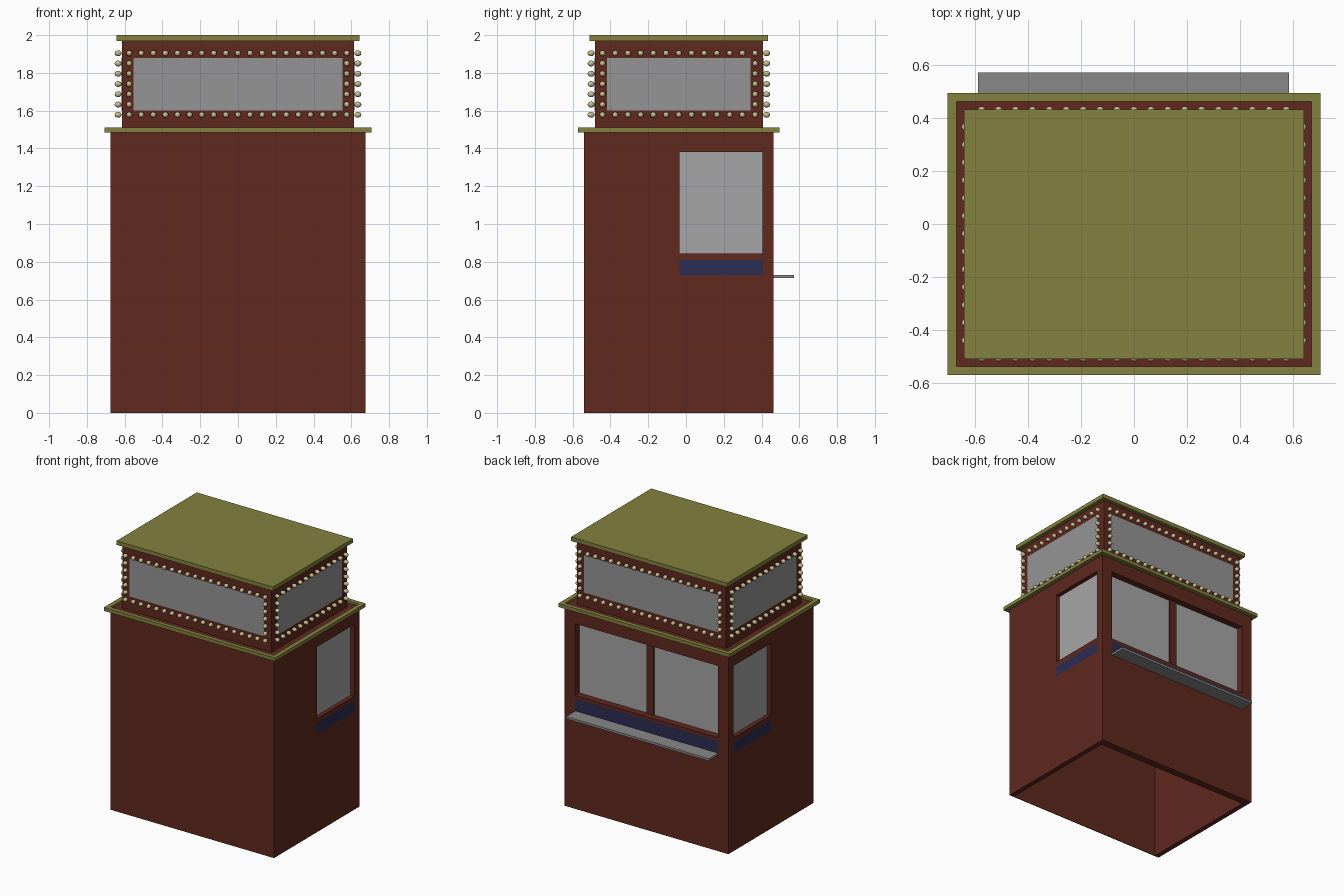
import bpy, bmesh
from mathutils import Matrix, Vector

if "Cube" in bpy.data.objects:
    bpy.data.objects.remove(bpy.data.objects["Cube"])

CY = -0.038  # depth centre of the booth


def material(name, rgb):
    m = bpy.data.materials.new(name)
    m.diffuse_color = (*rgb, 1)
    m.use_nodes = True
    m.node_tree.nodes["Principled BSDF"].inputs["Base Color"].default_value = m.diffuse_color
    return m


RED = material("dark_red_paint", (0.117, 0.022, 0.0135))
OLIVE = material("olive_trim", (0.23, 0.222, 0.05))
BLUE = material("navy_panel", (0.025, 0.025, 0.088))
BULB = material("warm_bulb", (0.58, 0.51, 0.28))
SIGN = material("sign_grey", (0.30, 0.30, 0.305))
GLASS = material("window_grey", (0.38, 0.38, 0.38))
SHELF = material("shelf_grey", (0.25, 0.25, 0.25))


def finish(name, bm, mat):
    me = bpy.data.meshes.new(name)
    bm.to_mesh(me)
    bm.free()
    ob = bpy.data.objects.new(name, me)
    bpy.context.collection.objects.link(ob)
    me.materials.append(mat)
    return ob


def box(name, x, y, z, mat):
    """Box from (min, max) pairs on each axis."""
    bm = bmesh.new()
    size = Vector((x[1] - x[0], y[1] - y[0], z[1] - z[0]))
    mid = Vector((sum(x), sum(y), sum(z))) / 2
    bmesh.ops.create_cube(bm, size=1, matrix=Matrix.Translation(mid) @ Matrix.Diagonal((*size, 1)))
    return finish(name, bm, mat)


def slab(name, hx, hy, z, mat):
    return box(name, (-hx, hx), (CY - hy, CY + hy), z, mat)


def cut(ob, *cutters):
    """Subtract the cutters, bake the result and delete the cutters."""
    for c in cutters:
        mod = ob.modifiers.new("cut", 'BOOLEAN')
        mod.operation = 'DIFFERENCE'
        mod.solver = 'EXACT'
        mod.object = c
    bpy.context.view_layer.update()
    dg = bpy.context.evaluated_depsgraph_get()
    me = bpy.data.meshes.new_from_object(ob.evaluated_get(dg))
    ob.modifiers.clear()
    ob.data = me
    for c in cutters:
        bpy.data.objects.remove(c)


# Hollow booth body with side and back window openings and panel pockets
HX, HY = 0.675, 0.502
BACK, FRONT = CY + HY, CY - HY
WZ = (0.845, 1.38)
WY = (-0.035, 0.405)
NZ, NZ_BACK = (0.73, 0.81), (0.73, 0.82)
body = slab("booth_body", HX, HY, (0, 1.495), RED)
cut(body,
    box("cavity", (0.036 - HX, HX - 0.036), (FRONT + 0.005, BACK - 0.055), (-0.1, 1.44), RED),
    box("side_cut", (-1, 1), WY, WZ, RED),
    box("back_recess", (-0.59, 0.59), (BACK - 0.04, 1), WZ, RED),
    box("back_cut_a", (-0.59, -0.029), (0.3, 1), WZ, RED),
    box("back_cut_b", (0.029, 0.59), (0.3, 1), WZ, RED),
    box("pocket_a", (HX - 0.01, 1), WY, NZ, RED),
    box("pocket_b", (-1, 0.01 - HX), WY, NZ, RED),
    box("pocket_c", (-0.59, 0.59), (BACK - 0.01, 1), NZ_BACK, RED))

# Window panes and flush navy panels under them
for s, side in ((1, "right"), (-1, "left")):
    def span(a, b):
        return tuple(sorted((s * a, s * b)))
    box(side + "_window", span(HX - 0.035, HX - 0.03), WY, WZ, GLASS)
    box(side + "_navy_panel", span(HX - 0.01, HX), WY, NZ, BLUE)
    box(side + "_back_pane", span(0.029, 0.59), (BACK - 0.054, BACK - 0.05), WZ, GLASS)
box("back_navy_panel", (-0.59, 0.59), (BACK - 0.01, BACK), NZ_BACK, BLUE)

# Counter shelf
box("counter_shelf", (-0.59, 0.587), (BACK - 0.005, 0.573), (0.713, 0.73), SHELF)

# Trim ring around the body top
ring = slab("body_trim", HX + 0.031, HY + 0.031, (1.485, 1.511), OLIVE)
cut(ring, slab("ring_cut", HX - 0.003, HY - 0.001, (1.4, 1.6), OLIVE))

# Sign box and roof slab
SX, SY = 0.615, 0.445
slab("sign_box", SX, SY, (1.49, 1.972), RED)
slab("roof_slab", SX + 0.029, SY + 0.027, (1.97, 2.0), OLIVE)

# Sign panels on the four faces
PZ = (1.60, 1.88)
slab("sign_panels_front_back", 0.554, SY + 0.002, PZ, SIGN)
slab("sign_panels_sides", SX + 0.002, 0.38, PZ, SIGN)


# Bulb borders around each panel
def bulb_border(half, n_row, n_col=7, z0=1.578, z1=1.904):
    pts = []
    for i in range(n_row):
        u = -half + 2 * half * i / (n_row - 1)
        pts += [(u, z0), (u, z1)]
    for j in range(1, n_col - 1):
        z = z0 + (z1 - z0) * j / (n_col - 1)
        pts += [(-half, z), (half, z)]
    return pts


def add_bulb(bm, pos, scale):
    bmesh.ops.create_uvsphere(bm, u_segments=12, v_segments=8, radius=1,
                              matrix=Matrix.Translation(pos) @ Matrix.Diagonal((*scale, 1)))


R, L, OUT = 0.0155, 0.0185, 0.0195
bm = bmesh.new()
for s in (-1, 1):
    for u, z in bulb_border(0.576, 19):
        add_bulb(bm, (u, CY + s * (SY + OUT), z), (R, L, R))
    for u, z in bulb_border(0.404, 13):
        add_bulb(bm, (s * (SX + OUT), CY + u, z), (L, R, R))
for f in bm.faces:
    f.smooth = True
finish("sign_bulbs", bm, BULB)
